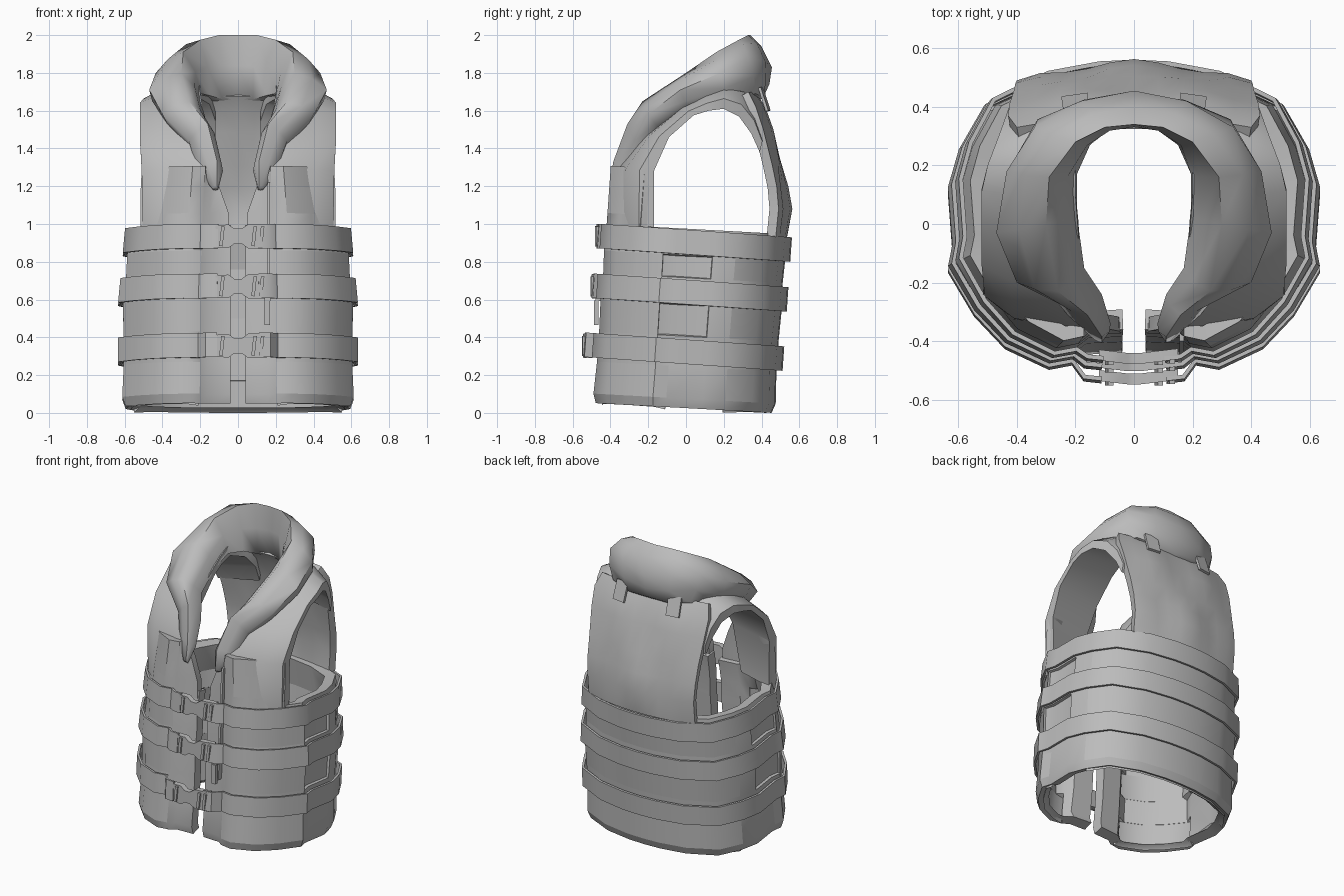
import bpy, bmesh, math
from mathutils import Vector

if "Cube" in bpy.data.objects:
    bpy.data.objects.remove(bpy.data.objects["Cube"])

grey = bpy.data.materials.new("plain grey")
grey.use_nodes = True
grey.diffuse_color = (0.5, 0.5, 0.5, 1)
grey.node_tree.nodes["Principled BSDF"].inputs["Base Color"].default_value = (0.5, 0.5, 0.5, 1)


def finish(name, bm, thickness=0, offset=-1, angle=40):
    """Turn a bmesh into a named, shaded object with optional thickness."""
    mesh = bpy.data.meshes.new(name)
    bm.to_mesh(mesh)
    bm.free()
    ob = bpy.data.objects.new(name, mesh)
    bpy.context.collection.objects.link(ob)
    mesh.materials.append(grey)
    bpy.ops.object.select_all(action='DESELECT')
    ob.select_set(True)
    bpy.context.view_layer.objects.active = ob
    if thickness:
        mod = ob.modifiers.new("thickness", 'SOLIDIFY')
        mod.thickness, mod.offset = thickness, offset
        bpy.ops.object.modifier_apply(modifier=mod.name)
    bpy.ops.object.shade_smooth_by_angle(angle=math.radians(angle))
    return ob


def loft(rows, closed=False):
    """Skin rows of points; closed rows become a capped tube."""
    bm = bmesh.new()
    grid = [[bm.verts.new(p) for p in row] for row in rows]
    n = len(grid[0])
    for a, b in zip(grid, grid[1:]):
        for i in range(n if closed else n - 1):
            k = (i + 1) % n
            bm.faces.new((a[i], a[k], b[k], b[i]))
    if closed:
        bm.faces.new(grid[0])
        bm.faces.new(grid[-1])
        bmesh.ops.recalc_face_normals(bm, faces=bm.faces)
    return bm


def flip(points):
    return [(-p[0], *p[1:]) for p in reversed(points)]


def box(name, centre, size):
    bm = bmesh.new()
    bmesh.ops.create_cube(bm, size=1)
    for v in bm.verts:
        v.co = Vector([c + s * q for c, s, q in zip(centre, size, v.co)])
    return finish(name, bm)


# Horizontal outline of the left half, front opening to middle of back
HALF = [(.04, -.42), (.16, -.425), (.2, -.455), (.28, -.47), (.42, -.405),
        (.52, -.30), (.605, -.16), (.59, -.09), (.605, .10), (.57, .22),
        (.49, .36), (.3, .445), (.12, .475), (0, .48)]


def place(p, z, tilt=.055, grow=0):
    """Put an outline point at a height: the body narrows and leans back."""
    if z < .6:
        s = 1
    elif z < 1:
        s = 1 - .15 * (z - .6)
    else:
        s = .94 - .27 * (z - 1)
    d = Vector(p).normalized() * grow
    x, y = p[0] * s + d.x, p[1] + d.y + .07 * z - .02
    return (x, y, z - tilt * (y + .45))


# Lower body shell with raised pads and sunken side panels
ring = HALF + flip(HALF)[1:]
levels = [(.05, -.01), (.10, .008), (.27, 0), (.43, 0), (.60, .005),
          (.74, 0), (.86, .005), (1.0, -.01)]
bm = loft([[place(p, z, grow=g) for p in ring] for z, g in levels])
pads, sides = [], []
for f in bm.faces:
    c = f.calc_center_median()
    h = c.z + .055 * (c.y + .45)
    if .1 < h < .25 or .45 < h < .58 or .76 < h < .85:
        if -.12 < c.y < .1 and abs(c.x) > .4:
            if h > .4:
                sides.append(f)
        elif abs(c.x) > .2 and c.y < 0 or c.y > .2:
            pads.append(f)
bmesh.ops.inset_region(bm, faces=pads, thickness=.025, depth=.014)
bmesh.ops.inset_region(bm, faces=sides, thickness=.006, depth=-.015)
finish("body_shell", bm, .07)

# Chest panels above the top strap
chest = HALF[1:6] + [(.595, -.29)]
for side, label in ((1, "left"), (-1, "right")):
    rows = []
    for z, edge in ((.95, .045), (1.06, .05), (1.2, .10), (1.31, .15)):
        row = [place(p, z) for p in chest]
        row = [(min(x, .515 - .03 * (i < 5)), y, h) for i, (x, y, h) in enumerate(row)]
        row.insert(0, (edge, row[0][1] + .005, z))
        row[1] = (max(row[1][0], edge + .02), *row[1][1:])
        rows.append(row if side > 0 else flip(row))
    bm = loft(rows)
    pocket = [f for f in bm.faces if .3 < abs(f.calc_center_median().x) < .48
              and 1.06 < f.calc_center_median().z < 1.2]
    bmesh.ops.inset_region(bm, faces=pocket, thickness=.02, depth=.012)
    finish(label + "_chest_panel", bm, .05)

# Upper back panel: height, depth, half width, sideways curve
back = [(.93, .535, .40, .06), (1.08, .55, .40, .06), (1.2, .53, .405, .05),
        (1.32, .505, .41, .05), (1.5, .46, .425, .05), (1.62, .42, .43, .05),
        (1.7, .37, .40, .04)]
rows = []
for z, y, w, curve in back:
    crease = .014 * math.sin((z - .93) * 8)
    rows.append([(-u / 5 * w, y - curve * (u / 5) ** 2 + crease * math.cos(u * 1.25) * (abs(u) < 5), z)
                 for u in range(-5, 6)])
finish("back_panel", loft(rows), .05)

# Shoulder straps: outer y z, inner y z, inner x, outer x
shoulder = [(-.37, .97, -.17, .97, .24, .505), (-.36, 1.29, -.17, 1.28, .18, .51),
            (-.22, 1.47, -.09, 1.46, .18, .52), (-.03, 1.63, .04, 1.575, .19, .52),
            (.1, 1.70, .12, 1.60, .2, .52), (.2, 1.745, .2, 1.61, .2, .50),
            (.31, 1.73, .28, 1.57, .15, .465), (.385, 1.65, .345, 1.48, .12, .44),
            (.425, 1.52, .39, 1.38, .12, .425)]
for side, label in ((1, "left"), (-1, "right")):
    rows = []
    for oy, oz, iy, iz, a, b in shoulder:
        my, mz = oy + .6 * (iy - oy), oz + .6 * (iz - oz)
        rows.append([(side * x, y, z) for x, y, z in
                     ((a, oy, oz), (b - .1, oy + .2 * (iy - oy), oz + .2 * (iz - oz)),
                      (b, my, mz), (b, iy, iz), (a, my, mz))])
    finish(label + "_shoulder_strap", loft(rows, True))

# Padded collar: top, outer, bottom and inner corner at each station
stations = [
    ((.11, -.405, 1.20), (.135, -.395, 1.19), (.13, -.38, 1.18), (.105, -.39, 1.18)),
    ((.11, -.385, 1.33), (.21, -.33, 1.30), (.2, -.29, 1.27), (.08, -.34, 1.28)),
    ((.16, -.31, 1.53), (.26, -.27, 1.44), (.22, -.2, 1.38), (.11, -.24, 1.42)),
    ((.26, -.23, 1.65), (.40, -.2, 1.58), (.32, -.13, 1.49), (.17, -.15, 1.55)),
    ((.30, 0, 1.80), (.47, -.03, 1.71), (.40, .02, 1.6), (.195, .03, 1.64)),
    ((.29, .16, 1.91), (.435, .18, 1.80), (.37, .22, 1.65), (.195, .17, 1.69)),
    ((.2, .28, 1.975), (.34, .33, 1.88), (.29, .37, 1.69), (.15, .27, 1.68)),
    ((.1, .33, 2), (.18, .42, 1.86), (.15, .41, 1.67), (.08, .325, 1.66)),
    ((0, .34, 2), (0, .455, 1.83), (0, .41, 1.67), (0, .34, 1.66))]
mirrored = [[(-x, y, z) for x, y, z in s] for s in reversed(stations[:-1])]
rows = []
for corners in stations + mirrored:
    pts = [Vector(p) for p in corners]
    mid = sum(pts, Vector()) / 4
    row = []
    for p, q in zip(pts, pts[1:] + pts[:1]):
        row += [p, mid + ((p + q) / 2 - mid) * 1.2]
    rows.append(row)
finish("collar", loft(rows, True), angle=60)

# Tabs joining collar and back
for side, label in ((1, "left"), (-1, "right")):
    tab = box(label + "_collar_tab", (0, 0, 0), (.09, .015, .13))
    tab.location = (side * .2, .415, 1.66)
    tab.rotation_euler = (math.radians(18), 0, side * math.radians(-8))

# Belts with buckles: centre height, buckle depth
for label, z, by in (("top", .935, -.455), ("middle", .67, -.48), ("bottom", .355, -.525)):
    start = (.11, by + .02 - .07 * z)
    run = [start, (.165, start[1] + .005)] + [tuple(Vector(p) + Vector(p).normalized() * .016)
                                              for p in HALF[2:]]
    path = run + flip(run)[1:]
    rows = [[place(p, z + dz, .07) for p in path] for dz in (-.065, .065)]
    finish(label + "_belt", loft(rows), .015, 1)

    # Buckle plate with a waisted outline
    top = [(-.12, .058), (-.05, .062), (-.02, .04), (.02, .04), (.055, .065), (.15, .065)]
    outline = top + [(x, -h) for x, h in reversed(top)]
    rows = [[(x, by + dy + .12 * abs(x), z + h) for x, h in outline] for dy in (-.025, .012)]
    finish(label + "_buckle", loft(rows, True))
    for n, x in enumerate((-.085, .085, .125)):
        bar = box(f"{label}_buckle_bar_{n}", (0, 0, 0), (.018, .024, .105))
        bar.location = (x, by - .025 + .12 * abs(x), z)
        bar.rotation_euler.y = math.radians(6)

# Zip along the left opening, with its pull
rows = [[(x, y, z) for x, y in ((.155, d - .03), (.17, d - .03), (.17, d + .02), (.155, d + .02))]
        for z, d in ((.48, -.425), (.95, -.39), (1.22, -.37))]
finish("zip", loft(rows, True))
box("zip_pull", (.155, -.475, .53), (.03, .025, .13))
box("zip_slider", (.155, -.46, .61), (.035, .04, .035))
